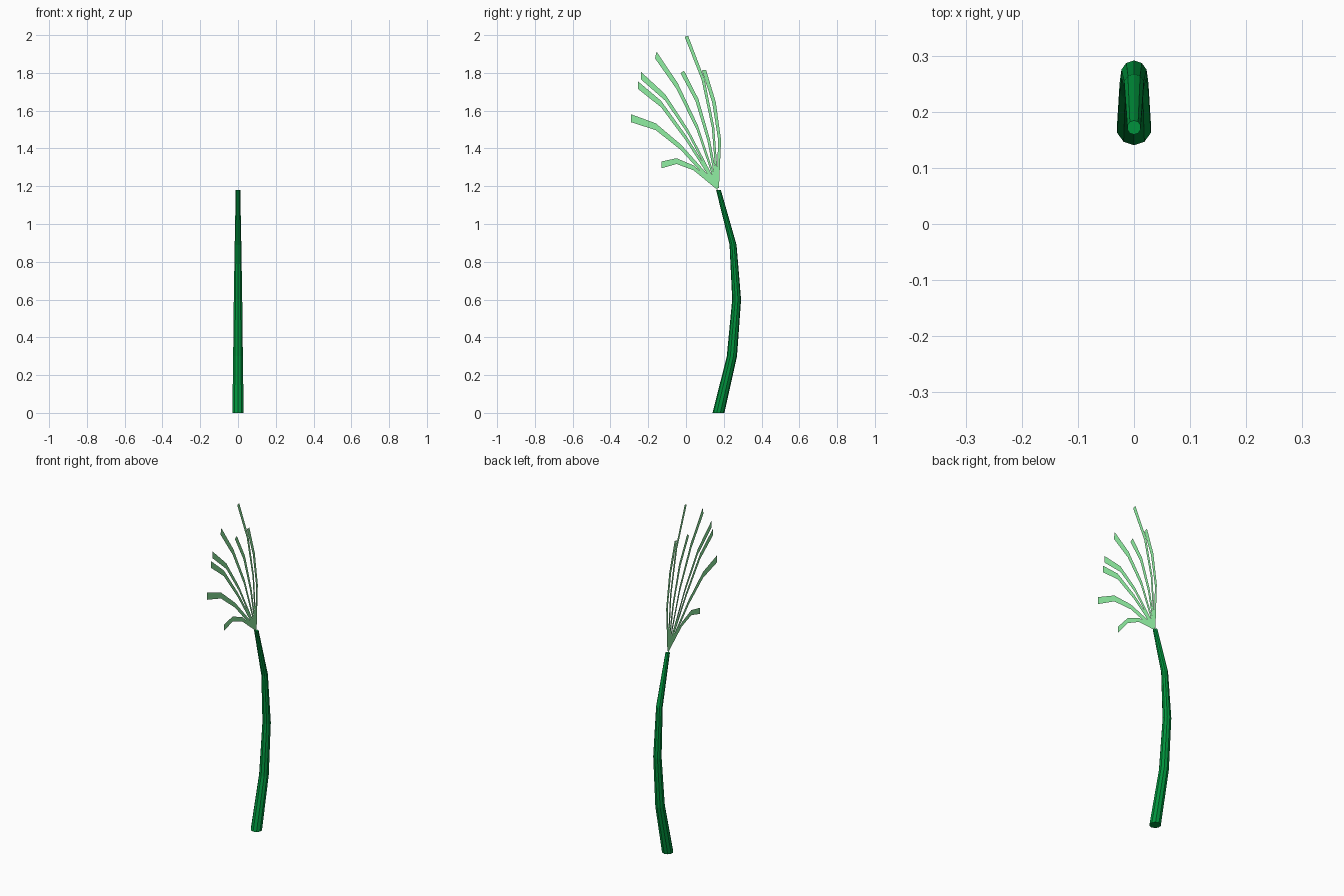
import bpy, bmesh, math
from mathutils import Vector

if "Cube" in bpy.data.objects:
    bpy.data.objects.remove(bpy.data.objects["Cube"])


def material(name, color):
    m = bpy.data.materials.new(name)
    m.diffuse_color = color
    m.use_nodes = True
    m.node_tree.nodes["Principled BSDF"].inputs["Base Color"].default_value = m.diffuse_color
    return m


def finish(name, bm, mat):
    me = bpy.data.meshes.new(name)
    bm.to_mesh(me)
    bm.free()
    ob = bpy.data.objects.new(name, me)
    me.materials.append(mat)
    bpy.context.collection.objects.link(ob)
    return ob


dark = material("stem_green", (0.0, 0.29, 0.045, 1))
light = material("frond_green", (0.28, 0.86, 0.36, 1))

# Stem: ten-sided tapering tube bowed in the y-z plane (y, z, radius)
SIDES = 10
path = [(0.172, 0, 0.0315), (0.243, 0.30, 0.027), (0.268, 0.60, 0.0235),
        (0.249, 0.89, 0.0185), (0.172, 1.18, 0.0125)]
bm = bmesh.new()
rings = []
for y, z, r in path:
    ring = []
    for i in range(SIDES):
        a = math.tau * i / SIDES + math.pi / 2
        ring.append(bm.verts.new((r * math.cos(a), y + r * math.sin(a), z)))
    rings.append(ring)
for lo, hi in zip(rings, rings[1:]):
    for i in range(SIDES):
        j = (i + 1) % SIDES
        bm.faces.new((lo[i], lo[j], hi[j], hi[i]))
bm.faces.new(rings[0][::-1])
bm.faces.new(rings[-1])
finish("stem", bm, dark)

# Fronds: flat ribbons in the x = 0 plane
# each has its end-edge vector (y, z), then centre line (y, z) from crown outward
ROOT = (0.168, 1.19)
fronds = [
    ((0, 0.036), [(0.04, 1.297), (-0.05, 1.333), (-0.129, 1.313)]),
    ((0, 0.042), [(-0.026, 1.405), (-0.16, 1.515), (-0.291, 1.56)]),
    ((0, 0.040), [(0.00, 1.455), (-0.132, 1.635), (-0.254, 1.735)]),
    ((0, 0.040), [(0.01, 1.49), (-0.11, 1.67), (-0.238, 1.785)]),
    ((0.008, 0.036), [(0.06, 1.51), (-0.047, 1.73), (-0.160, 1.895)]),
    ((0.018, 0.014), [(0.12, 1.445), (0.058, 1.656), (-0.020, 1.805)]),
    ((0.018, 0.006), [(0.143, 1.513), (0.09, 1.767), (0.002, 1.994)]),
    ((0.022, 0.003), [(0.178, 1.445), (0.148, 1.645), (0.095, 1.815)]),
]
for n, (edge, pts) in enumerate(fronds, 1):
    bm = bmesh.new()
    pairs = []
    for i, p in enumerate([ROOT] + pts):
        half = Vector(edge) * (0.6, 0.7, 0.85, 1.0)[i] / 2
        pairs.append([bm.verts.new((0, *(Vector(p) + s * half))) for s in (-1, 1)])
    for a, b in zip(pairs, pairs[1:]):
        bm.faces.new((a[0], a[1], b[1], b[0]))
    finish(f"frond_{n}", bm, light)
